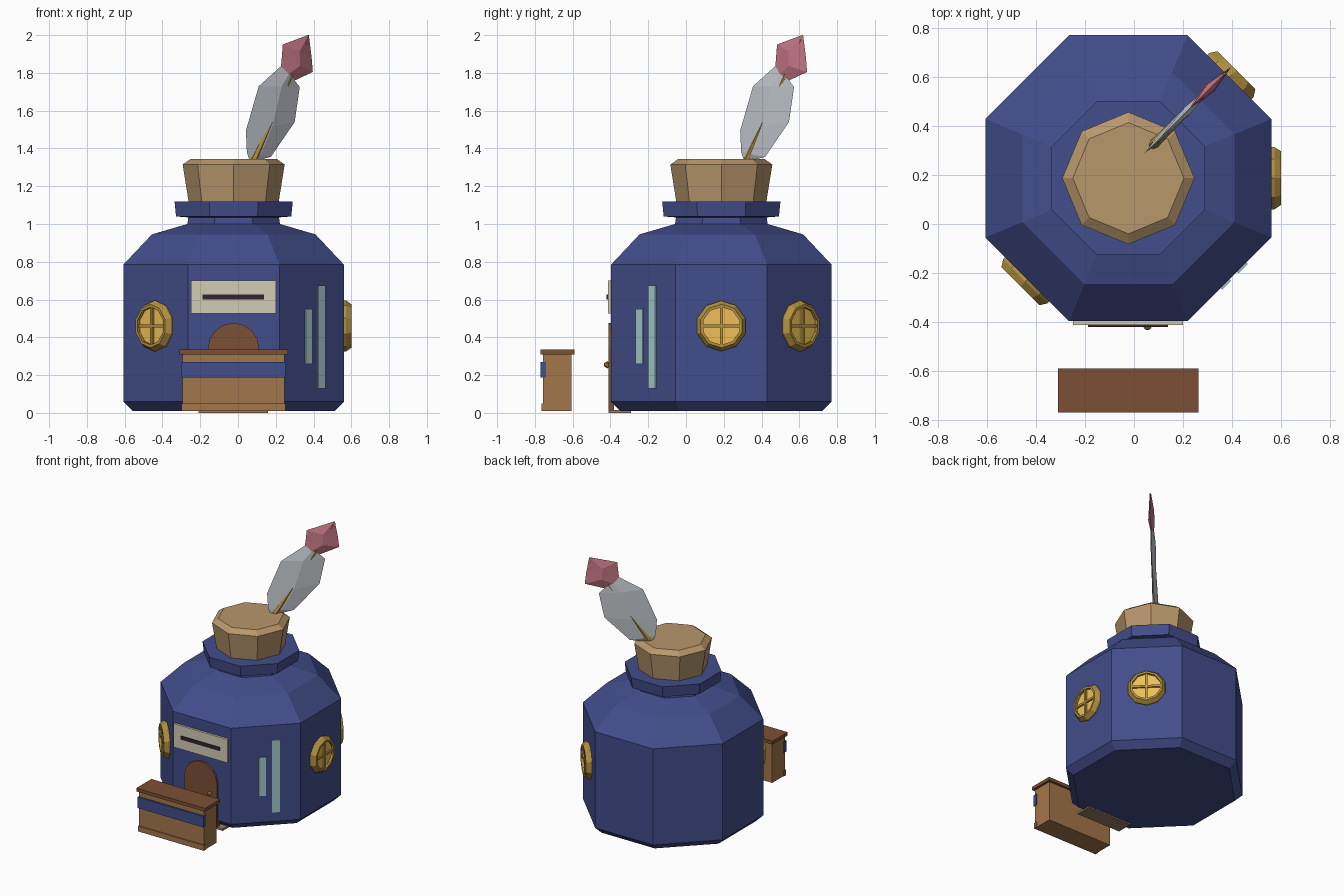
import bpy, bmesh
from math import pi, cos, sin, radians
from mathutils import Matrix, Vector

if "Cube" in bpy.data.objects:
    bpy.data.objects.remove(bpy.data.objects["Cube"])

CX, CY, AP = -0.023, 0.187, 0.584   # bottle axis and apothem


def mat(name, c):
    m = bpy.data.materials.new(name)
    m.diffuse_color = (*c, 1)
    m.use_nodes = True
    m.node_tree.nodes["Principled BSDF"].inputs["Base Color"].default_value = m.diffuse_color
    return m


BLUE = mat("blue_glass", (0.055, 0.075, 0.26))
CORK = mat("cork", (0.48, 0.31, 0.15))
WOOD = mat("wood", (0.37, 0.18, 0.07))
DARK = mat("dark_wood", (0.2, 0.08, 0.035))
GOLD = mat("gold", (0.45, 0.28, 0.05))
GLOW = mat("window_glow", (0.85, 0.52, 0.1))
AQUA = mat("highlight", (0.38, 0.6, 0.62))
CREAM = mat("cream", (0.65, 0.6, 0.46))
INK = mat("ink", (0.03, 0.02, 0.03))
WHITE = mat("feather_white", (0.6, 0.63, 0.67))
PINK = mat("feather_pink", (0.6, 0.2, 0.26))
SLATE = mat("step_stone", (0.3, 0.2, 0.13))


def finish(bm, name, m, matrix=None):
    if matrix:
        bm.transform(matrix)
    bmesh.ops.recalc_face_normals(bm, faces=bm.faces[:])
    me = bpy.data.meshes.new(name)
    bm.to_mesh(me)
    bm.free()
    me.materials.append(m)
    ob = bpy.data.objects.new(name, me)
    bpy.context.collection.objects.link(ob)
    return ob


def skin(name, rings, m, matrix=None, loop=False):
    """Joins rings of points with quads; caps the ends unless looped."""
    bm = bmesh.new()
    vs = [[bm.verts.new(p) for p in r] for r in rings]
    n = len(vs[0])
    pairs = list(zip(vs, vs[1:])) + ([(vs[-1], vs[0])] if loop else [])
    for a, b in pairs:
        for i in range(n):
            j = (i + 1) % n
            bm.faces.new((a[i], a[j], b[j], b[i]))
    if not loop:
        bm.faces.new(vs[0])
        bm.faces.new(vs[-1])
    return finish(bm, name, m, matrix)


def lathe(name, profile, n, m, matrix=None, phase=0.0, loop=False):
    rings = [[(r * cos(phase + 2 * pi * i / n), r * sin(phase + 2 * pi * i / n), z)
              for i in range(n)] for r, z in profile]
    return skin(name, rings, m, matrix, loop)


def box(name, x, y, z, m, matrix=None):
    rings = [[(x[0], y[0], k), (x[1], y[0], k), (x[1], y[1], k), (x[0], y[1], k)] for k in z]
    return skin(name, rings, m, matrix)


def wall(angle, z):
    """Frame on a bottle face: local x along the face, y up, z outwards."""
    a = radians(angle)
    out = Vector((cos(a), sin(a), 0))
    side = Vector((-sin(a), cos(a), 0))
    M = Matrix((side, (0, 0, 1), out)).transposed().to_4x4()
    M.translation = Vector((CX, CY, z)) + out * AP
    return M


AXIS = Matrix.Translation((CX, CY, 0))

# bottle: octagonal body, neck and collar (apothem, height)
prof = [(0.535, 0.01), (AP, 0.06), (AP, 0.785), (0.433, 0.945), (0.245, 1.0), (0.24, 1.035),
        (0.305, 1.04), (0.313, 1.12), (0.2, 1.12)]
lathe("bottle", [(r / cos(pi / 8), z) for r, z in prof], 8, BLUE, AXIS, pi / 8)

# cork, turned so its corners lie on the axes
lathe("cork", [(0.238, 1.115), (0.27, 1.315), (0.227, 1.345)], 8, CORK, AXIS)

# round windows with frame, pane and cross bars
for i, ang in enumerate((0, 45, 225)):
    M = wall(ang, 0.46)
    lathe(f"window_frame_{i}", [(0.1, -0.02), (0.134, -0.02), (0.134, 0.012),
                                (0.115, 0.04), (0.1, 0.04)], 10, GOLD, M, pi / 10, True)
    lathe(f"window_pane_{i}", [(0.104, -0.01), (0.104, 0.022)], 10, GLOW, M, pi / 10)
    box(f"window_bar_upright_{i}", (-0.008, 0.008), (-0.105, 0.105), (0.0, 0.034), GOLD, M)
    box(f"window_bar_level_{i}", (-0.105, 0.105), (-0.008, 0.008), (0.0, 0.034), GOLD, M)

# painted glass highlights
M = wall(-45, 0)
box("highlight_short", (-0.05, 0.0), (0.26, 0.55), (-0.01, 0.008), AQUA, M)
box("highlight_long", (0.043, 0.097), (0.13, 0.675), (-0.01, 0.008), AQUA, M)

# arched door with knob and step
arch = [(0.112, 0.01)] + [(-0.024 + 0.136 * cos(pi * i / 8), 0.34 + 0.136 * sin(pi * i / 8))
                          for i in range(9)] + [(-0.16, 0.01)]
skin("door", [[(x, y, z) for x, z in arch] for y in (-0.38, -0.411)], DARK)
bm = bmesh.new()
bmesh.ops.create_icosphere(bm, subdivisions=1, radius=0.019,
                           matrix=Matrix.Translation((0.055, -0.417, 0.255)))
finish(bm, "door_knob", GOLD)
box("door_step", (-0.21, 0.16), (-0.41, -0.29), (0.0, 0.016), SLATE)

# sign board
box("sign_board", (-0.25, 0.2), (-0.413, -0.39), (0.525, 0.702), CREAM)
box("sign_bar", (-0.187, 0.138), (-0.42, -0.40), (0.601, 0.627), INK)

# counter
box("counter_body", (-0.295, 0.247), (-0.757, -0.607), (0.01, 0.312), WOOD)
box("counter_top", (-0.31, 0.264), (-0.77, -0.59), (0.31, 0.335), DARK)
box("counter_base", (-0.3, 0.252), (-0.766, -0.74), (0.01, 0.05), WOOD)
box("counter_band", (-0.3, 0.252), (-0.769, -0.74), (0.187, 0.27), BLUE)


# quill: a thin vane lying in the vertical diagonal plane y = x + 0.245
def vane(name, rows, m):
    rings = []
    for (lx, lz), (rx, rz), t in rows:
        mx, mz, d = (lx + rx) / 2, (lz + rz) / 2, t * 0.707
        pts = [(lx, lz, 0), (mx, mz, d), (rx, rz, 0), (mx, mz, -d)]
        rings.append([(x + k, x + 0.245 - k, z) for x, z, k in pts])
    skin(name, rings, m)


vane("feather", [((0.06, 1.34), (0.115, 1.34), 0.008),
                 ((0.047, 1.38), (0.174, 1.355), 0.014),
                 ((0.042, 1.495), (0.30, 1.54), 0.016),
                 ((0.11, 1.73), (0.327, 1.725), 0.018),
                 ((0.227, 1.835), (0.30, 1.76), 0.012)], WHITE)
vane("feather_tip", [((0.227, 1.83), (0.29, 1.755), 0.012),
                     ((0.231, 1.87), (0.396, 1.805), 0.022),
                     ((0.237, 1.95), (0.39, 1.88), 0.018),
                     ((0.365, 1.998), (0.375, 2.0), 0.005)], PINK)

# quill shaft, tapering from the cork to the tip
p, q = Vector((0.072, 0.317, 1.32)), Vector((0.368, 0.613, 1.975))
M = (q - p).to_track_quat('Z', 'Y').to_matrix().to_4x4()
M.translation = p
lathe("quill_shaft", [(0.021, 0), (0.006, (q - p).length)], 6, GOLD, M)
